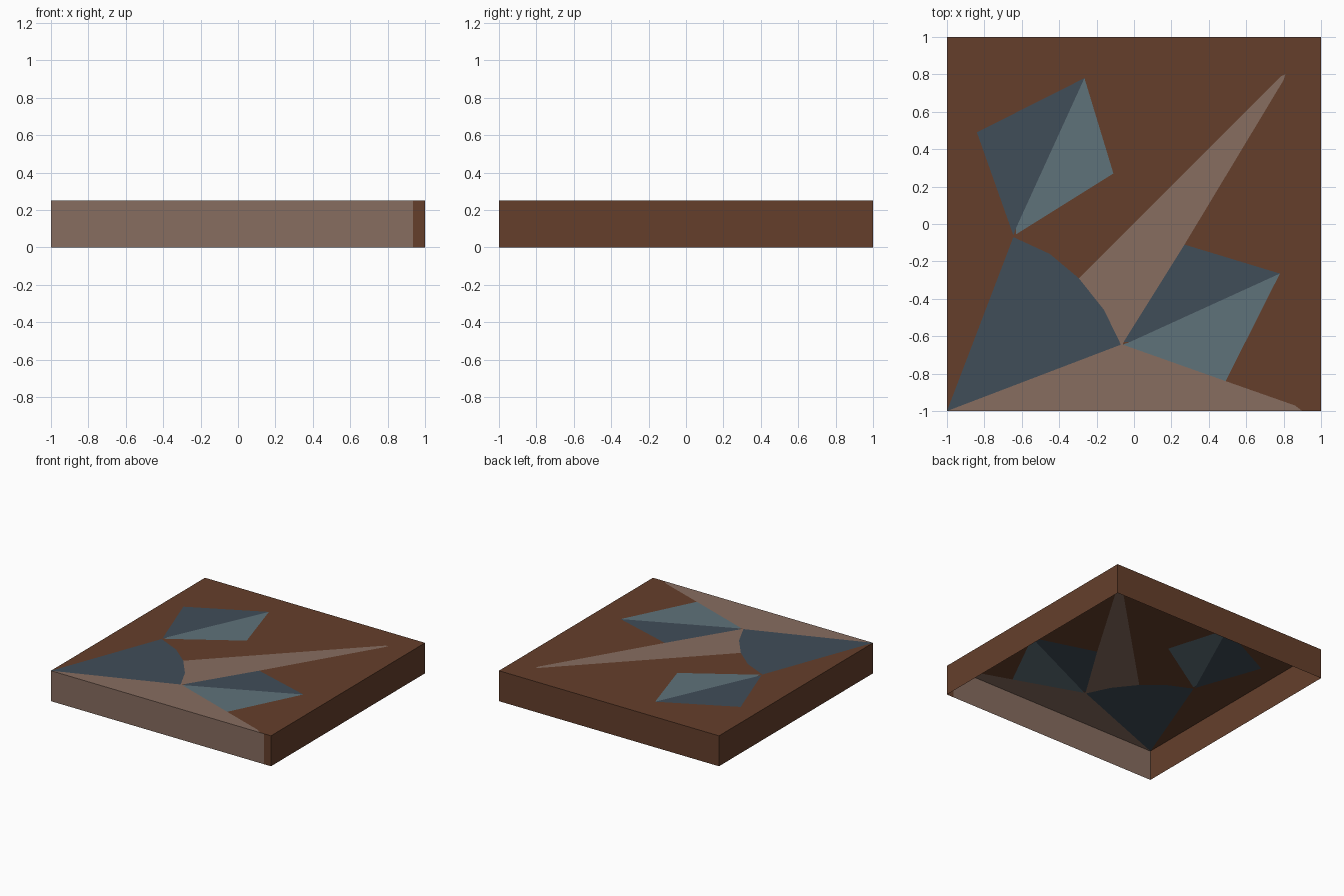
import bpy
import bmesh
from mathutils import Vector, geometry

cube = bpy.data.objects.get("Cube")
if cube:
    bpy.data.objects.remove(cube, do_unlink=True)

HEIGHT = 0.25


def make_material(name, hex_code):
    rgb = [int(hex_code[i:i + 2], 16) / 255 for i in (0, 2, 4)]
    linear = [c / 12.92 if c <= 0.04045 else ((c + 0.055) / 1.055) ** 2.4 for c in rgb]
    mat = bpy.data.materials.new(name)
    mat.use_nodes = True
    mat.diffuse_color = (*linear, 1)
    mat.node_tree.nodes["Principled BSDF"].inputs["Base Color"].default_value = (*linear, 1)
    return mat


brown = make_material("brown", "653F2B")
beige = make_material("beige", "876D60")
slate = make_material("dark slate", "404D58")
pale = make_material("pale slate", "5F727A")
MATERIALS = [brown, beige, slate, pale]


def add_object(name, bm, materials):
    mesh = bpy.data.meshes.new(name)
    bm.to_mesh(mesh)
    bm.free()
    for mat in materials:
        mesh.materials.append(mat)
    obj = bpy.data.objects.new(name, mesh)
    bpy.context.collection.objects.link(obj)


def counter_clockwise(points):
    area = sum(a[0] * b[1] - b[0] * a[1] for a, b in zip(points, points[1:] + points[:1]))
    return points if area > 0 else points[::-1]


def mirrored(points):
    # Reflection across the panel's diagonal
    return [(y, x) for x, y in points]


# Outlines of the inlaid shapes
kite_outer = [(-0.84, 0.49), (-0.265, 0.78), (-0.63, -0.02), (-0.645, -0.06)]
kite_inner = [(-0.265, 0.78), (-0.11, 0.27), (-0.63, -0.055), (-0.63, -0.02)]
fan = [(-1, -1), (-0.645, -0.07), (-0.45, -0.16), (-0.295, -0.29),
       (-0.16, -0.46), (-0.07, -0.645)]
ray = [(-0.295, -0.29), (0.785, 0.79), (0.81, 0.80), (0.80, 0.77), (0.27, -0.11),
       (-0.055, -0.63), (-0.06, -0.645), (-0.07, -0.645), (-0.16, -0.46)]
wedge = [(-1, -1), (-0.07, -0.645), (-0.06, -0.645), (0.49, -0.84),
         (0.86, -0.97), (0.90, -1)]
square = [(-1, -1), (1, -1), (1, 1), (-1, 1)]
shapes = [(square, brown), (ray, beige), (wedge, beige), (fan, slate),
          (kite_outer, slate), (kite_inner, pale),
          (mirrored(kite_outer), pale), (mirrored(kite_inner), slate)]

# Top panel: one flat sheet cut along every outline
points, loops = [], []
for outline, _ in shapes:
    start = len(points)
    points += [Vector(p) for p in counter_clockwise(outline)]
    loops.append(list(range(start, len(points))))
verts, _, faces, _, _, origins = geometry.delaunay_2d_cdt(points, [], loops, 0, 0.0001)
bm = bmesh.new()
corners = [bm.verts.new((v.x, v.y, HEIGHT)) for v in verts]
for indices, origin in zip(faces, origins):
    face = bm.faces.new([corners[i] for i in indices])
    face.material_index = MATERIALS.index(shapes[max(origin, default=0)][1])
    face.normal_update()
    if face.normal.z < 0:
        face.normal_flip()
add_object("top_panel", bm, MATERIALS)


# Thin side walls, open underneath
def add_wall(name, start, end, mat):
    bm = bmesh.new()
    bm.faces.new([bm.verts.new((*p, z)) for p, z in
                  ((start, 0), (end, 0), (end, HEIGHT), (start, HEIGHT))])
    add_object(name, bm, [mat])


split = (0.935, -1)
add_wall("front_wall", square[0], split, beige)
add_wall("front_wall_end", split, square[1], brown)
add_wall("left_wall", square[1], square[2], brown)
add_wall("back_wall", square[2], square[3], brown)
add_wall("right_wall", square[3], square[0], brown)
